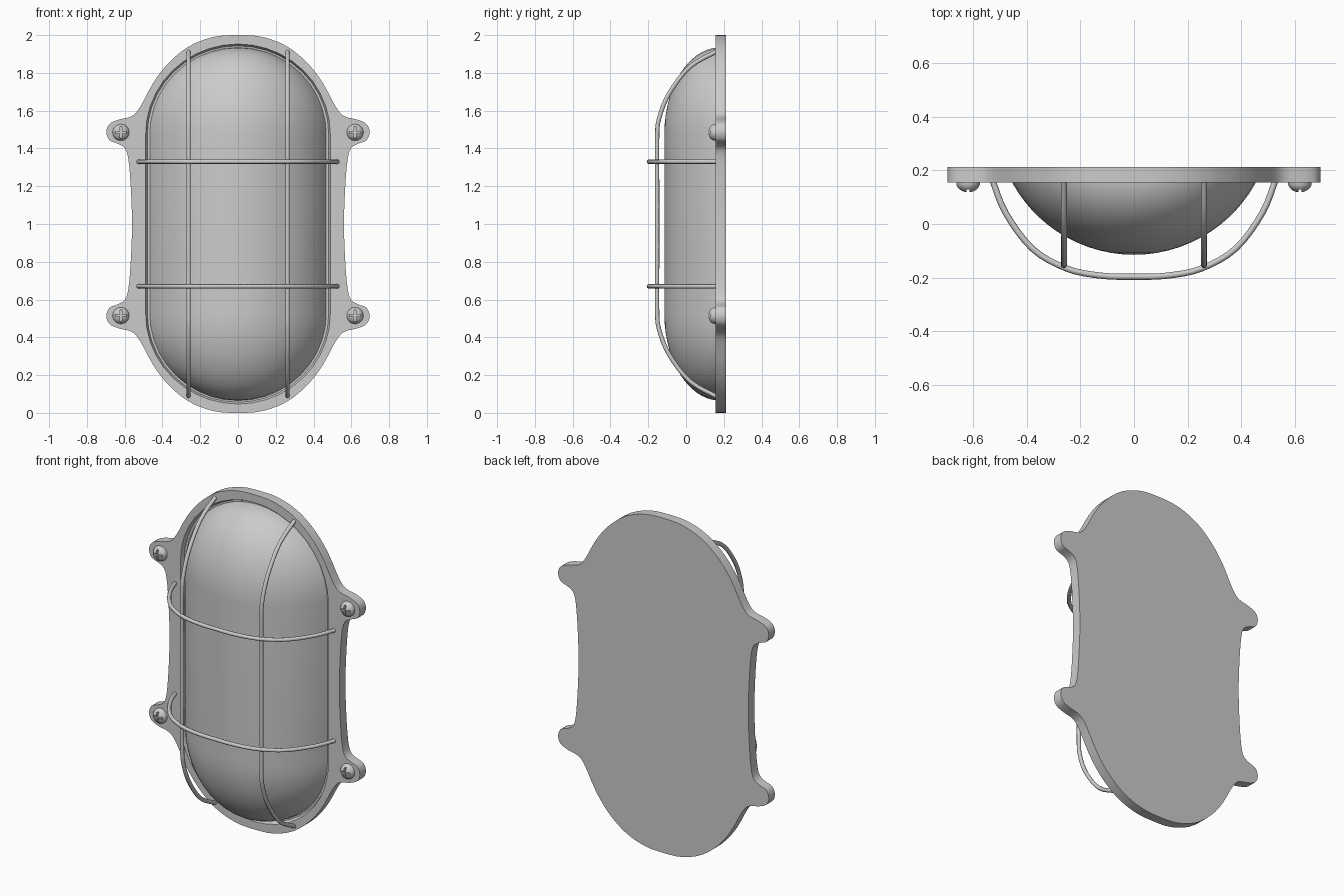
import bpy, bmesh, math
from mathutils import Vector

if "Cube" in bpy.data.objects:
    bpy.data.objects.remove(bpy.data.objects["Cube"])

FRONT, BACK, FLOOR = 0.155, 0.213, 0.178   # plate front, plate back, recess floor (y)


def smooth_path(pts, n, closed=False):
    """Catmull-Rom interpolation through a few points."""
    pts = [Vector(p) for p in pts]
    c, out = len(pts), []
    get = (lambda i: pts[i % c]) if closed else (lambda i: pts[max(0, min(c - 1, i))])
    for i in range(c if closed else c - 1):
        a, b, d, e = (get(i + k) for k in (-1, 0, 1, 2))
        for k in range(n):
            t = k / n
            out.append(0.5 * (2 * b + (d - a) * t + (2 * a - 5 * b + 4 * d - e) * t * t
                              + (3 * b - a - 3 * d + e) * t ** 3))
    return out if closed else out + [pts[-1]]


def finish(name, bm, angle=40):
    bmesh.ops.recalc_face_normals(bm, faces=bm.faces)
    me = bpy.data.meshes.new(name)
    bm.to_mesh(me)
    bm.free()
    ob = bpy.data.objects.new(name, me)
    bpy.context.collection.objects.link(ob)
    bpy.ops.object.select_all(action='DESELECT')
    ob.select_set(True)
    bpy.context.view_layer.objects.active = ob
    bpy.ops.object.shade_smooth_by_angle(angle=math.radians(angle))
    return ob


def loop(bm, pts, y):
    return [bm.verts.new((x, y, z)) for x, z in pts]


def bridge(bm, a, b):
    n = len(a)
    for i in range(n):
        bm.faces.new((a[i], a[(i + 1) % n], b[(i + 1) % n], b[i]))


def stadium(w, h, s, n=20):
    """Two half ellipses (w wide, h high) joined by straight sides of half length s."""
    half = [(w * math.cos(math.pi * i / n), s + h * math.sin(math.pi * i / n)) for i in range(n + 1)]
    return [(x, 1 + z) for x, z in half] + [(-x, 1 - z) for x, z in half]


# back plate: one quarter of the outline, mirrored twice
quarter = [(0, 2), (.13, 1.99), (.26, 1.94), (.37, 1.85), (.45, 1.745), (.515, 1.625),
           (.56, 1.572), (.63, 1.553), (.68, 1.53), (.697, 1.487), (.68, 1.443), (.635, 1.425),
           (.598, 1.40), (.58, 1.34), (.568, 1.2), (.561, 1)]
right = quarter + [(x, 2 - z) for x, z in quarter[-2::-1]]
outline = right + [(-x, z) for x, z in right[-2:0:-1]]
outline = [(p.x, p.y) for p in smooth_path(outline, 3, closed=True)]
bm = bmesh.new()
back, front = loop(bm, outline, BACK), loop(bm, outline, FRONT)
bridge(bm, back, front)
bm.faces.new(back)
rim = loop(bm, stadium(.489, .478, .475), FRONT)
floor = loop(bm, stadium(.48, .468, .475), FLOOR)
bridge(bm, rim, floor)
bm.faces.new(floor)
edges = [e for e in bm.edges if len(e.link_faces) == 1]
bmesh.ops.triangle_fill(bm, edges=edges, use_beauty=True, use_dissolve=False)
finish("back_plate", bm)

# glass dome: stacked rings, circular across, fuller lengthwise
bm = bmesh.new()
R, prev, steps = 0.519, None, 14
for i in range(steps):
    t = math.pi / 2 * i / steps
    y = 0.18 - 0.295 * math.sin(t)
    w = math.sqrt(R * R - (y - 0.404) ** 2)
    ring = loop(bm, stadium(w, .46 * math.cos(t), .475), y)
    if prev:
        bridge(bm, prev, ring)
    else:
        bm.faces.new(ring)
    prev = ring
tip = [bm.verts.new((0, -0.115, 1 + s * .475)) for s in (1, -1)]
half = len(prev) // 2
for k in (0, 1):
    for i in range(half - 1):
        bm.faces.new((prev[k * half + i], prev[k * half + i + 1], tip[k]))
bm.faces.new((prev[half - 1], prev[half], tip[1], tip[0]))
bm.faces.new((prev[-1], prev[0], tip[0], tip[1]))
finish("glass_dome", bm)


# guard wires
def wire(name, pts):
    cu = bpy.data.curves.new(name, 'CURVE')
    cu.dimensions = '3D'
    cu.bevel_depth, cu.bevel_resolution, cu.use_fill_caps = 0.0115, 2, True
    path = smooth_path(pts, 4)
    sp = cu.splines.new('POLY')
    sp.points.add(len(path) - 1)
    for p, v in zip(sp.points, path):
        p.co = (*v, 1)
    sp.use_smooth = True
    ob = bpy.data.objects.new(name, cu)
    bpy.context.collection.objects.link(ob)
    bpy.ops.object.select_all(action='DESELECT')
    ob.select_set(True)
    bpy.context.view_layer.objects.active = ob
    bpy.ops.object.convert(target='MESH')


across = [(.529, .165), (.48, .042), (.38, -.092), (.253, -.166), (.125, -.193), (0, -.197)]
across += [(-x, y) for x, y in across[-2::-1]]
along = [(.165, .915), (.02, .832), (-.09, .69), (-.142, .56), (-.153, .46), (-.153, .2)]
along += [(y, -z) for y, z in along[::-1]]
for side, tag in ((1, "a"), (-1, "b")):
    wire("cross_wire_" + tag, [(x, y, 1 + side * .33) for x, y in across])
    wire("long_wire_" + tag, [(side * .262, y, 1 + z) for y, z in along])

# screws: domed heads with a cross slot
bm = bmesh.new()
rings = []
for r, y in ((.044, .01), (.044, -.006), (.040, -.017), (.031, -.027), (.018, -.034), (.007, -.036)):
    rings.append(loop(bm, [(r * math.cos(a * math.pi / 12), r * math.sin(a * math.pi / 12))
                           for a in range(24)], y))
for a, b in zip(rings, rings[1:]):
    bridge(bm, a, b)
bm.faces.new(rings[0])
bm.faces.new(rings[-1])
screw = finish("screw_1", bm)
for size in ((.062, .04, .012), (.012, .04, .062)):
    bpy.ops.mesh.primitive_cube_add(size=1, location=(0, -.038, 0))
    cutter = bpy.context.object
    cutter.scale = size
    cutter.hide_render = True
    mod = screw.modifiers.new("slot", 'BOOLEAN')
    mod.operation, mod.object, mod.solver = 'DIFFERENCE', cutter, 'EXACT'
    bpy.context.view_layer.objects.active = screw
    bpy.ops.object.modifier_apply(modifier=mod.name)
    bpy.data.objects.remove(cutter)
spots = [(sx * .62, FRONT, 1 + sz * .485) for sx in (1, -1) for sz in (1, -1)]
screw.location = spots[0]
for i, spot in enumerate(spots[1:], 2):
    ob = screw.copy()
    ob.name = "screw_%d" % i
    ob.location = spot
    bpy.context.collection.objects.link(ob)
